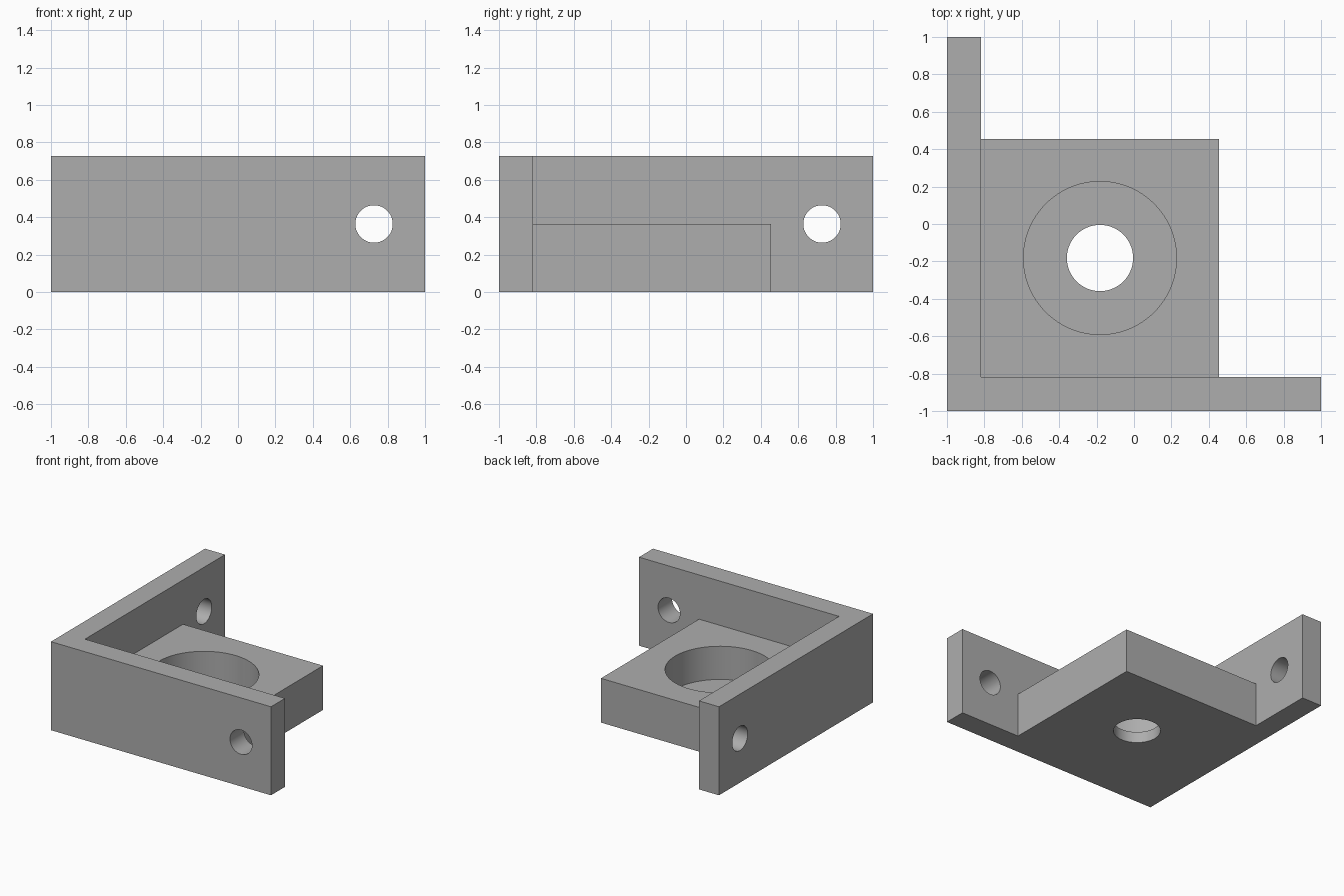
import bpy
from math import pi

if "Cube" in bpy.data.objects:
    bpy.data.objects.remove(bpy.data.objects["Cube"], do_unlink=True)

U = 1 / 11                 # design module
WALL_IN = -9 * U           # inner face of both walls
PLATE_END = 5 * U          # free edges of the plate
HEIGHT = 8 * U
PLATE_TOP = 4 * U
BORE_FLOOR = U

grey = bpy.data.materials.new("plain grey")
grey.use_nodes = True
colour = (0.42, 0.42, 0.42, 1)
grey.diffuse_color = colour
grey.node_tree.nodes["Principled BSDF"].inputs["Base Color"].default_value = colour


def box(name, low, high):
    centre = [(a + b) / 2 for a, b in zip(low, high)]
    bpy.ops.mesh.primitive_cube_add(size=1, location=centre)
    ob = bpy.context.object
    ob.name = name
    ob.scale = [b - a for a, b in zip(low, high)]
    bpy.ops.object.transform_apply(location=True, rotation=True, scale=True)
    ob.data.materials.append(grey)
    return ob


def cylinder(name, radius, depth, centre, rotation=(0, 0, 0)):
    bpy.ops.mesh.primitive_cylinder_add(vertices=96, radius=radius, depth=depth,
                                        location=centre, rotation=rotation)
    ob = bpy.context.object
    ob.name = name
    ob.data.materials.append(grey)
    return ob


def combine(target, tool, operation):
    mod = target.modifiers.new(tool.name, "BOOLEAN")
    mod.operation = operation
    mod.solver = "EXACT"
    mod.object = tool
    bpy.context.view_layer.objects.active = target
    bpy.ops.object.modifier_apply(modifier=mod.name)
    bpy.data.objects.remove(tool, do_unlink=True)


# Two walls meeting at a corner, joined by the base plate
bracket = box("corner_bracket", (-1, -1, 0), (1, WALL_IN, HEIGHT))
combine(bracket, box("side_wall", (-1, -1, 0), (WALL_IN, 1, HEIGHT)), "UNION")
combine(bracket, box("base_plate", (-1, -1, 0), (PLATE_END, PLATE_END, PLATE_TOP)), "UNION")

# Counterbored hole in the plate
mid = -2 * U
combine(bracket, cylinder("counterbore", 0.409, 1, (mid, mid, BORE_FLOOR + 0.5)), "DIFFERENCE")
combine(bracket, cylinder("through_hole", 0.177, 1, (mid, mid, 0)), "DIFFERENCE")

# Mounting hole near the free end of each wall
wall_mid = -10 * U
combine(bracket, cylinder("front_hole", 0.1, 0.5, (HEIGHT, wall_mid, PLATE_TOP),
                          (pi / 2, 0, 0)), "DIFFERENCE")
combine(bracket, cylinder("side_hole", 0.1, 0.5, (wall_mid, HEIGHT, PLATE_TOP),
                          (0, pi / 2, 0)), "DIFFERENCE")

# Smooth bores with crisp edges
bpy.ops.object.select_all(action="DESELECT")
bracket.select_set(True)
bpy.context.view_layer.objects.active = bracket
bpy.ops.object.shade_smooth_by_angle(angle=pi / 6)
